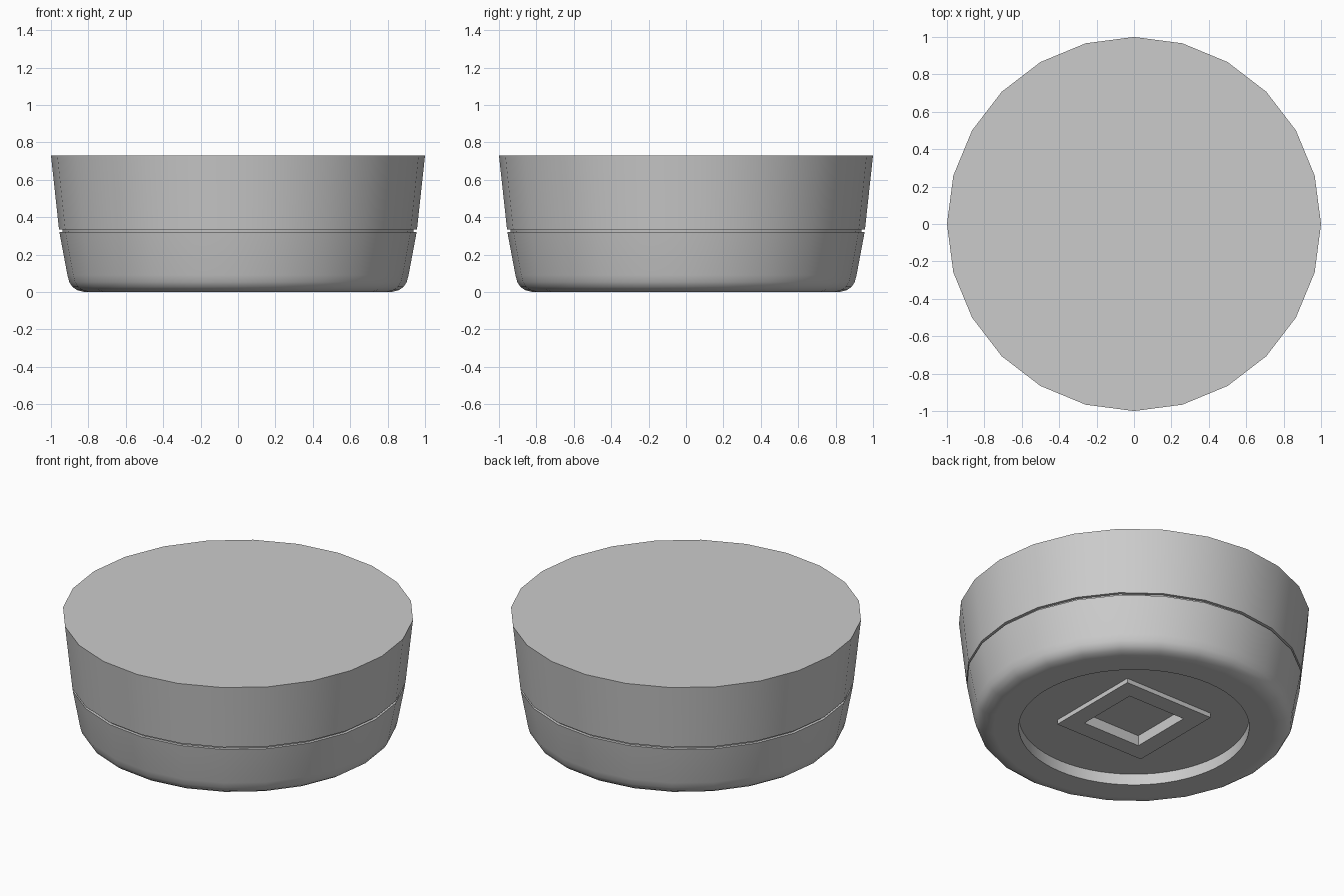
import bpy
import bmesh
from math import cos, sin, tau, radians

cube = bpy.data.objects.get("Cube")
if cube:
    bpy.data.objects.remove(cube, do_unlink=True)

grey = bpy.data.materials.new("light_grey")
grey.use_nodes = True
colour = (0.6, 0.6, 0.6, 1)
grey.diffuse_color = colour
grey.node_tree.nodes["Principled BSDF"].inputs["Base Color"].default_value = colour


def add_mesh(name, bm):
    bmesh.ops.recalc_face_normals(bm, faces=bm.faces)
    mesh = bpy.data.meshes.new(name)
    bm.to_mesh(mesh)
    bm.free()
    mesh.materials.append(grey)
    obj = bpy.data.objects.new(name, mesh)
    bpy.context.collection.objects.link(obj)
    return obj


def lathe(name, profile, sides):
    """Closed solid turned around z from (radius, height) points."""
    bm = bmesh.new()
    rings = [[bm.verts.new((r * cos(tau * i / sides), r * sin(tau * i / sides), z))
              for i in range(sides)] for r, z in profile]
    for low, high in zip(rings, rings[1:]):
        for i in range(sides):
            j = (i + 1) % sides
            bm.faces.new((low[i], low[j], high[j], high[i]))
    bm.faces.new(rings[0])
    bm.faces.new(rings[-1])
    return add_mesh(name, bm)


def square_block(name, half, bottom, top):
    bm = bmesh.new()
    bmesh.ops.create_cube(bm, size=1)
    for v in bm.verts:
        v.co = (v.co.x * half * 2, v.co.y * half * 2, top if v.co.z > 0 else bottom)
    return add_mesh(name, bm)


def cut(obj, cutter):
    """Subtract the cutter, then discard it."""
    mod = obj.modifiers.new("cut", "BOOLEAN")
    mod.operation = "DIFFERENCE"
    mod.solver = "EXACT"
    mod.object = cutter
    cutter.hide_render = True
    bpy.context.view_layer.objects.active = obj
    bpy.ops.object.modifier_apply(modifier=mod.name)
    bpy.data.objects.remove(cutter, do_unlink=True)


# Tapered body: rounded base, narrow groove, upper band
body = lathe("tapered_body", [
    (0.80, 0), (0.82, 0), (0.86, 0.01), (0.885, 0.027), (0.902, 0.053),
    (0.912, 0.09), (0.955, 0.32), (0.937, 0.32), (0.939, 0.335),
    (0.957, 0.335), (1, 0.73)], 24)

# Round recess under the base, with a deeper square pocket
cut(body, lathe("recess_cutter", [(0.656, -0.1), (0.656, 0.07)], 64))
cut(body, square_block("pocket_cutter", 0.2, -0.1, 0.107))

# Raised square frame around the pocket
frame = square_block("base_square_frame", 0.31, 0.042, 0.072)
cut(frame, square_block("frame_cutter", 0.2, -0.1, 0.2))

# Smooth sides with crisp edges
bpy.ops.object.select_all(action="DESELECT")
for obj in (body, frame):
    obj.select_set(True)
bpy.context.view_layer.objects.active = body
bpy.ops.object.shade_smooth_by_angle(angle=radians(30))
